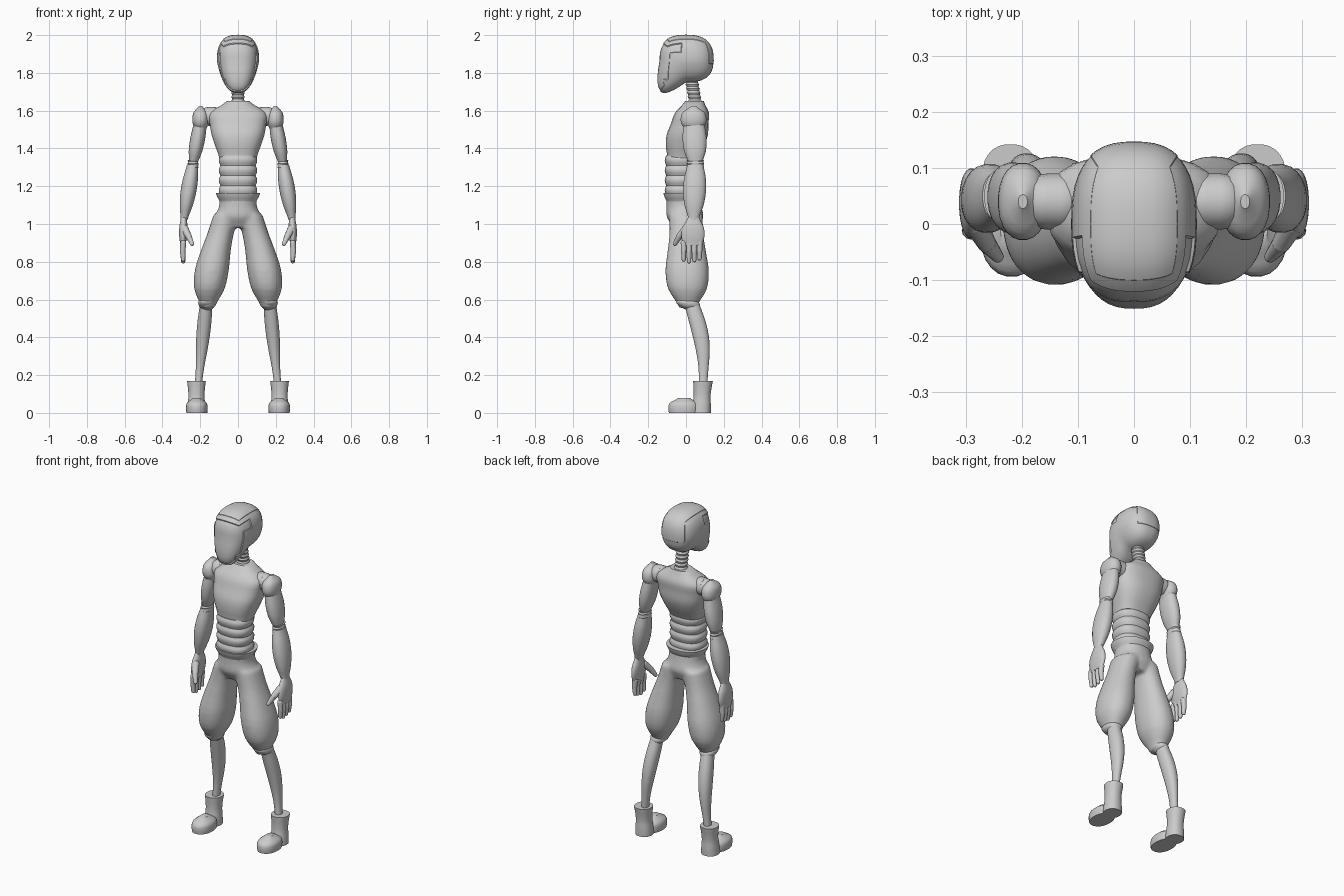
import bpy, bmesh, math
from mathutils import Vector

default = bpy.data.objects.get("Cube")
if default:
    bpy.data.objects.remove(default, do_unlink=True)

grey = bpy.data.materials.new("light grey")
grey.use_nodes = True
grey.diffuse_color = (0.6, 0.6, 0.6, 1)
grey.node_tree.nodes["Principled BSDF"].inputs["Base Color"].default_value = grey.diffuse_color


def finish(name, bm, mirror=False, angle=40):
    """Turn a bmesh into a smooth shaded object, optionally mirrored across the body."""
    bmesh.ops.recalc_face_normals(bm, faces=bm.faces)
    mesh = bpy.data.meshes.new(name)
    bm.to_mesh(mesh)
    bm.free()
    mesh.materials.append(grey)
    obj = bpy.data.objects.new(name, mesh)
    bpy.context.collection.objects.link(obj)
    bpy.ops.object.select_all(action="DESELECT")
    obj.select_set(True)
    bpy.context.view_layer.objects.active = obj
    bpy.ops.object.shade_smooth_by_angle(angle=math.radians(angle))
    if mirror:
        modifier = obj.modifiers.new("mirror", "MIRROR")
        modifier.use_mirror_merge = False
    return obj


def sample(values, t):
    """Smooth curve through evenly spaced values, with t running from zero to one."""
    last = len(values) - 1
    i = min(int(t * last), last - 1)
    f = t * last - i
    a, b = values[i], values[i + 1]
    before = values[i - 1] if i > 0 else a
    after = values[i + 2] if i + 2 <= last else b
    slope_a, slope_b = (b - before) / 2, (after - a) / 2
    blend = f * f * (3 - 2 * f)
    return a + (b - a) * blend + f * (1 - f) * (slope_a * (1 - f) - slope_b * f)


def superpoint(angle, power):
    """Point on a unit rounded square."""
    c, s = math.cos(angle), math.sin(angle)
    return (math.copysign(abs(c) ** (2 / power), c),
            math.copysign(abs(s) ** (2 / power), s))


def add_limb(bm, start, end, widths, depth=1, bow=(0, 0), steps=3, sides=24, power=2.2):
    """Skin level rings along an axis; depth is a ratio to the width or its own profile."""
    start, end, bow = Vector(start), Vector(end), Vector((*bow, 0))
    count = steps * (len(widths) - 1)
    rings = []
    for k in range(count + 1):
        t = k / count
        centre = start.lerp(end, t) + bow * math.sin(math.pi * t)
        rx = sample(widths, t)
        ry = sample(depth, t) if isinstance(depth, list) else rx * depth
        ring = []
        for i in range(sides):
            u, v = superpoint(math.tau * (i + 0.5) / sides, power)
            ring.append(bm.verts.new(centre + Vector((u * rx, v * ry, 0))))
        rings.append(ring)
    for low, high in zip(rings, rings[1:]):
        for i in range(sides):
            j = (i + 1) % sides
            bm.faces.new((low[i], low[j], high[j], high[i]))
    bm.faces.new(rings[0])
    bm.faces.new(rings[-1])


def limb(name, *shape, mirror=True, angle=40, **options):
    bm = bmesh.new()
    add_limb(bm, *shape, **options)
    return finish(name, bm, mirror, angle)


def rod(name, points, radii, sides=12):
    """Chain of tapered segments with ball joints."""
    bm = bmesh.new()
    points = [Vector(p) for p in points]
    for p, q, r, s in zip(points, points[1:], radii, radii[1:]):
        matrix = (q - p).to_track_quat("Z", "Y").to_matrix().to_4x4()
        matrix.translation = (p + q) / 2
        bmesh.ops.create_cone(bm, segments=sides, radius1=r, radius2=s,
                              depth=(q - p).length, matrix=matrix, cap_ends=True)
    for p, r in zip(points, radii):
        ball = bmesh.ops.create_uvsphere(bm, u_segments=sides, v_segments=8, radius=r)
        bmesh.ops.translate(bm, vec=p, verts=ball["verts"])
    return finish(name, bm, mirror=True)


# Head: rounded cube drawn down to the chin, with a sunken face and a raised cap
bm = bmesh.new()
bmesh.ops.create_cube(bm, size=2)
bmesh.ops.subdivide_edges(bm, edges=bm.edges, cuts=11, use_grid_fill=True)
face_mask, cap = [], []
for f in bm.faces:
    u, v, w = f.calc_center_median()
    front, side, top, back = v < -0.99, abs(u) > 0.99, w > 0.99, v > 0.99
    temple = -0.2 if w > 0.4 else -0.7
    if (front and w < 0.8) or (side and -0.7 < w < 0.8 and v < temple):
        face_mask.append(f)
    elif abs(u) < 0.8 and ((top and v > -0.8) or (back and w > -0.2)):
        cap.append(f)
roundness = 2.6
for vert in bm.verts:
    p = vert.co / sum(abs(c) ** roundness for c in vert.co) ** (1 / roundness)
    down, ahead = max(0, -p.z), max(0, -p.y)
    reach = 0.135 if p.z > 0 else 0.115 + 0.13 * ahead
    chin = 0.3 * down if p.y < 0 else 0
    vert.co = (0.112 * p.x * (1 - 0.2 * down), 0.145 * p.y * (1 + chin), 1.865 + reach * p.z)
bmesh.ops.recalc_face_normals(bm, faces=bm.faces)
bmesh.ops.inset_region(bm, faces=face_mask, thickness=0.004, depth=-0.005)
bmesh.ops.inset_region(bm, faces=cap, thickness=0.002, depth=0.002)
finish("head", bm, angle=32)

# Neck of stacked rings
limb("ribbed_neck", (0, 0.05, 1.64), (0, 0.03, 1.76), [0.031, 0.036] * 6,
     steps=1, mirror=False, angle=20)

# Torso
limb("chest", (0, -0.02, 1.35), (0, 0.045, 1.65), [0.1, 0.12, 0.14, 0.15, 0.15, 0.06],
     depth=[0.08, 0.1, 0.11, 0.1, 0.09, 0.05], power=2.6, mirror=False)
band_height = 0.053
for i in range(4):
    z = 1.15 + band_height * i
    limb(f"abdomen_band_{i + 1}", (0, -0.025, z), (0, -0.025, z + band_height),
         [0.094, 0.101, 0.102, 0.094], depth=0.86, power=2.5, mirror=False)

# Trousers: pelvis and both legs blended into one skin
bm = bmesh.new()
add_limb(bm, (0, 0, 0.98), (0, -0.015, 1.15), [0.08, 0.12, 0.1, 0.1],
         depth=[0.07, 0.097, 0.093, 0.09])
for side in (-1, 1):
    add_limb(bm, (side * 0.16, 0.01, 0.555), (side * 0.06, 0, 1.05),
             [0.035, 0.08, 0.09, 0.08, 0.07, 0.07], depth=1.28, bow=(side * 0.02, 0))
trousers = finish("trousers", bm)
remesh = trousers.modifiers.new("blend", "REMESH")
remesh.mode, remesh.voxel_size, remesh.use_smooth_shade = "VOXEL", 0.009, True
relax = trousers.modifiers.new("relax", "SMOOTH")
relax.factor, relax.iterations = 0.5, 8
limb("waistband", (0, -0.015, 1.12), (0, -0.015, 1.165), [0.098, 0.11, 0.118],
     depth=0.9, mirror=False)

# Shoulders
rod("shoulder_disc", [(0.13, 0.04, 1.57), (0.155, 0.04, 1.57)], [0.05, 0.05], sides=20)
limb("shoulder_cap", (0.198, 0.04, 1.5), (0.198, 0.04, 1.625),
     [0.03, 0.042, 0.044, 0.036, 0.008], depth=1.55)

# Arms
limb("upper_arm", (0.238, 0.05, 1.31), (0.2, 0.043, 1.53), [0.02, 0.036, 0.04, 0.035], depth=1.6)
limb("ribbed_elbow", (0.238, 0.05, 1.29), (0.238, 0.05, 1.34), [0.026, 0.029] * 3,
     depth=1.6, steps=1, angle=20)
limb("forearm", (0.286, 0.04, 1.02), (0.24, 0.05, 1.315),
     [0.018, 0.034, 0.042, 0.04, 0.03], depth=1.45)

# Hands
limb("palm", (0.292, 0.035, 0.885), (0.287, 0.04, 1.035), [0.014, 0.021, 0.022, 0.015],
     depth=[0.05, 0.062, 0.055, 0.03])
for i, finger in enumerate(["index", "middle", "ring", "little"]):
    y, tip = 0.028 * i - 0.012, 0.8 + 0.01 * abs(i - 1.2)
    rod(f"{finger}_finger", [(0.29, y, 0.9), (0.293, y, 0.855), (0.29, y, tip)],
        [0.016, 0.014, 0.011])
rod("thumb", [(0.283, 0, 0.975), (0.262, -0.035, 0.935), (0.243, -0.058, 0.895)],
    [0.021, 0.017, 0.011])

# Knees and shins
limb("knee_pad", (0.164, 0.035, 0.54), (0.164, -0.01, 0.615), [0.02, 0.042, 0.046, 0.025],
     depth=1.3)
limb("shin", (0.21, 0.09, 0.15), (0.168, 0.03, 0.58),
     [0.019, 0.022, 0.03, 0.036, 0.037, 0.033], depth=1.2, bow=(0, 0.025))

# Boots
limb("boot_shaft", (0.22, 0.08, 0), (0.22, 0.09, 0.17), [0.049, 0.047, 0.043, 0.045, 0.05],
     depth=1.05)
limb("boot_toe", (0.218, -0.01, 0), (0.218, -0.01, 0.08), [0.056, 0.058, 0.052, 0.02],
     depth=1.45)
